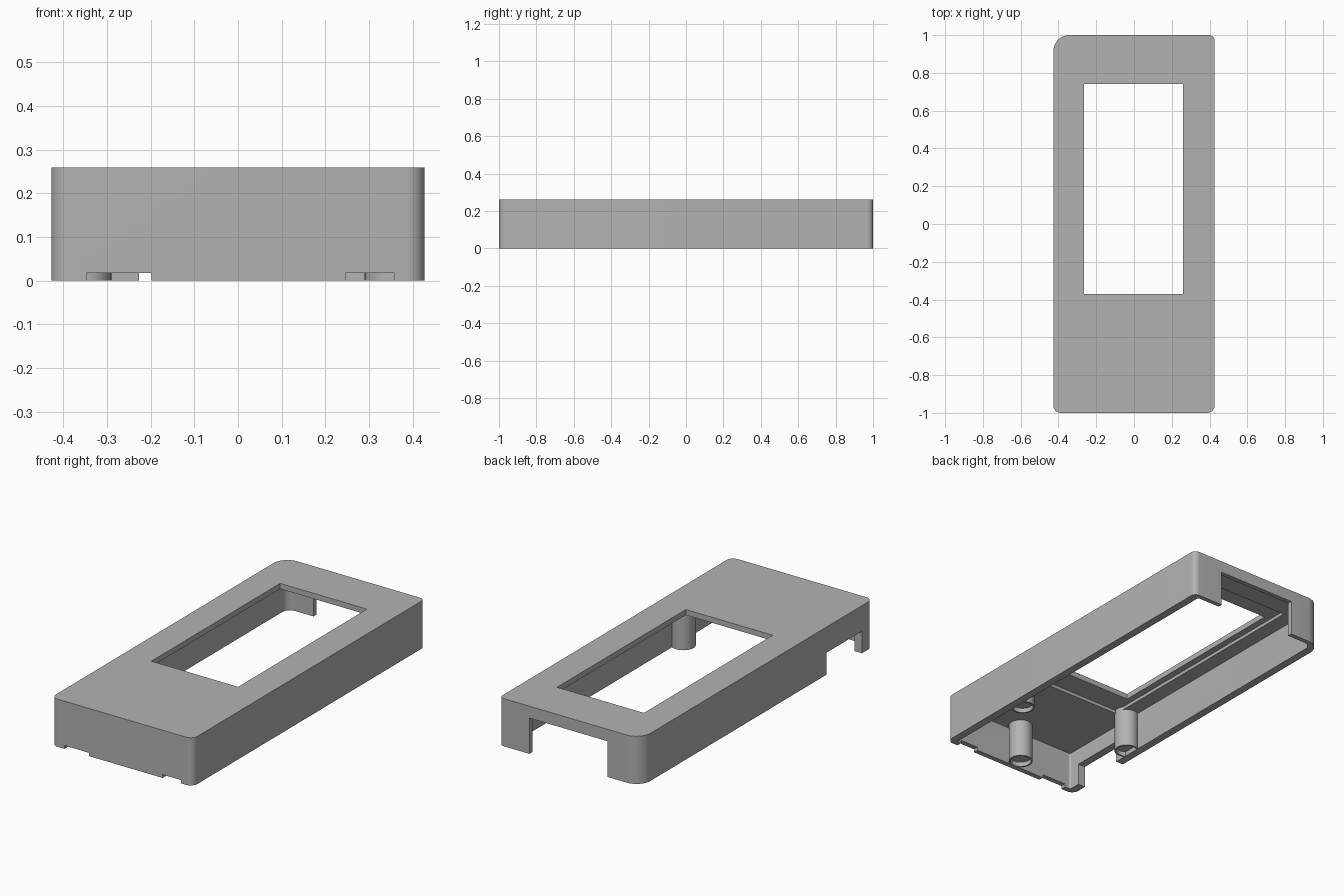
import bpy, bmesh
from math import sin, cos, pi
from mathutils import Vector

cube = bpy.data.objects.get("Cube")
if cube:
    bpy.data.objects.remove(cube, do_unlink=True)

# One matte grey plastic
grey = bpy.data.materials.new("grey_plastic")
grey.use_nodes = True
colour = (0.45, 0.45, 0.45, 1)
grey.diffuse_color = colour
grey.node_tree.nodes["Principled BSDF"].inputs["Base Color"].default_value = colour

HEIGHT = 0.26


def link(name, bm):
    bmesh.ops.recalc_face_normals(bm, faces=bm.faces[:])
    mesh = bpy.data.meshes.new(name)
    bm.to_mesh(mesh)
    bm.free()
    obj = bpy.data.objects.new(name, mesh)
    bpy.context.collection.objects.link(obj)
    mesh.materials.append(grey)
    return obj


def rounded_block(name, x0, x1, y0, y1, z0, z1, radii=None, steps=10):
    """Extruded rectangle; radii run front-left, front-right, back-right, back-left on screen."""
    corners = [(x0, y0, 1, 1, pi), (x1, y0, -1, 1, 1.5 * pi),
               (x1, y1, -1, -1, 0), (x0, y1, 1, -1, 0.5 * pi)]
    points = []
    for i, (x, y, sx, sy, start) in enumerate(corners):
        r = radii[i] if radii else 0
        n = steps if r else 0
        for k in range(n + 1):
            a = start + (k / n if n else 0) * pi / 2
            points.append((x + sx * r + r * cos(a), y + sy * r + r * sin(a), z0))
    bm = bmesh.new()
    base = bm.faces.new([bm.verts.new(p) for p in points])
    top = bmesh.ops.extrude_face_region(bm, geom=[base])["geom"]
    bmesh.ops.translate(bm, vec=(0, 0, z1 - z0),
                        verts=[g for g in top if isinstance(g, bmesh.types.BMVert)])
    return link(name, bm)


def cut(target, cutter):
    mod = target.modifiers.new("cut", 'BOOLEAN')
    mod.operation = 'DIFFERENCE'
    mod.solver = 'EXACT'
    mod.object = cutter
    bpy.context.view_layer.update()
    evaluated = target.evaluated_get(bpy.context.evaluated_depsgraph_get())
    mesh = bpy.data.meshes.new_from_object(evaluated)
    target.modifiers.clear()
    target.data = mesh
    bpy.data.objects.remove(cutter, do_unlink=True)


def smooth(obj):
    bpy.ops.object.select_all(action='DESELECT')
    obj.select_set(True)
    bpy.context.view_layer.objects.active = obj
    bpy.ops.object.shade_smooth_by_angle(angle=0.6)


def post(name, x, y, radius, top):
    """Round post with a shallow recess in its lower end, turned from a profile."""
    inner, recess, sides = radius * 0.87, 0.025, 32
    profile = [(0, recess), (inner, recess), (inner, 0), (radius, 0), (radius, top), (0, top)]
    bm = bmesh.new()
    verts = [bm.verts.new((x + r, y, z)) for r, z in profile]
    edges = [bm.edges.new(pair) for pair in zip(verts, verts[1:])]
    bmesh.ops.spin(bm, geom=verts + edges, cent=(x, y, 0), axis=(0, 0, 1),
                   angle=2 * pi, steps=sides)
    bmesh.ops.remove_doubles(bm, verts=bm.verts[:], dist=1e-4)
    smooth(link(name, bm))


# Outer shell with one larger back corner
case = rounded_block("case_shell", -0.427, 0.427, -1, 1, 0, HEIGHT, (0.04, 0.04, 0.03, 0.085))

# Hollow interior, open underneath
cut(case, rounded_block("cavity", -0.383, 0.383, -0.972, 0.975, -0.1, 0.212,
                        (0.01, 0.01, 0.01, 0.045)))

# Display recess, window, back opening, side opening, front slots
openings = [
    ("display_recess", -0.3, 0.3, -0.5, 0.85, 0.15, 0.23),
    ("window", -0.264, 0.26, -0.37, 0.74, 0.1, 0.4),
    ("back_opening", -0.227, 0.245, 0.9, 1.1, -0.1, 0.195),
    ("side_opening", -0.5, -0.36, -0.906, -0.6, -0.1, 0.12),
    ("front_slot_right", -0.347, -0.198, -1.1, -0.95, -0.1, 0.018),
    ("front_slot_left", 0.246, 0.357, -1.1, -0.95, -0.1, 0.018),
]
for opening in openings:
    cut(case, rounded_block(*opening))
smooth(case)

# Screw posts under the roof
for name, x, y in (("left_post", 0.352, -0.48), ("right_post", -0.352, -0.48),
                   ("front_post", 0, -0.915)):
    post(name, x, y, 0.062, 0.235)
